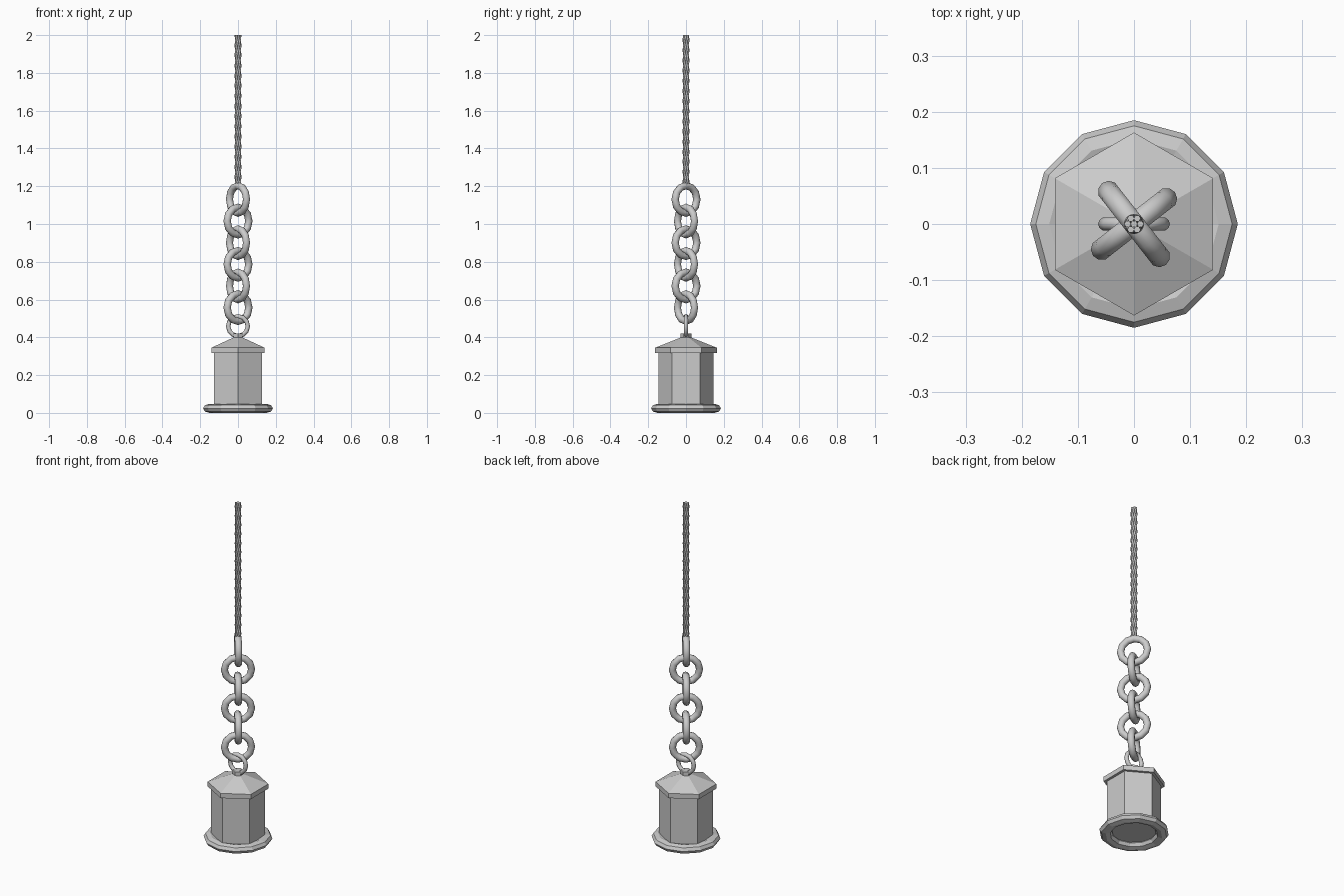
import bpy
import bmesh
from math import sin, cos, pi, radians

if "Cube" in bpy.data.objects:
    bpy.data.objects.remove(bpy.data.objects["Cube"])


def new_object(name, bm):
    bmesh.ops.recalc_face_normals(bm, faces=bm.faces)
    mesh = bpy.data.meshes.new(name)
    bm.to_mesh(mesh)
    bm.free()
    obj = bpy.data.objects.new(name, mesh)
    bpy.context.collection.objects.link(obj)
    return obj


def lathe(name, profile, sides):
    """Flat-faced revolved profile of (radius, z), one corner on +y, capped."""
    bm = bmesh.new()
    rings = [[bm.verts.new((r * sin(2 * pi * i / sides), r * cos(2 * pi * i / sides), z))
              for i in range(sides)] for r, z in profile]
    for a, b in zip(rings, rings[1:]):
        for i in range(sides):
            j = (i + 1) % sides
            bm.faces.new((a[i], a[j], b[j], b[i]))
    bm.faces.new(rings[0])
    bm.faces.new(rings[-1])
    return new_object(name, bm)


def link(name, z, major, minor, azimuth):
    """Upright chain link whose plane runs along the given azimuth."""
    bpy.ops.mesh.primitive_torus_add(
        major_segments=12, minor_segments=10, major_radius=major, minor_radius=minor,
        location=(0, 0, z), rotation=(pi / 2, 0, radians(azimuth)))
    obj = bpy.context.object
    obj.name = name
    bpy.ops.object.shade_smooth_by_angle(angle=radians(50))


# Hexagonal weight body
lathe("weight_body", [(0.146, 0.03), (0.146, 0.33)], 6)

# Hexagonal cap with pointed roof
lathe("weight_cap", [(0.163, 0.317), (0.163, 0.345), (0.03, 0.398)], 6)

# Small mount on top of the cap
lathe("cap_mount", [(0.029, 0.39), (0.029, 0.42)], 6)

# Twelve-sided flattened rim around the foot
bpy.ops.mesh.primitive_torus_add(major_segments=12, minor_segments=8, major_radius=0.151,
                                 minor_radius=0.034, location=(0, 0, 0.024))
rim = bpy.context.object
rim.name = "base_rim"
for v in rim.data.vertices:
    v.co.z *= 0.024 / 0.034

# Connecting link and six crossed chain links
link("small_link", 0.459, 0.052, 0.012, 0)
for k in range(6):
    link(f"chain_link_{k + 1}", 1.13 - 0.1145 * k, 0.073, 0.0195, 128 if k % 2 == 0 else 38)

# Twisted rope: six strands around a core
bottom, top, strands, turns, steps, sides = 1.195, 2.0, 6, 2.5, 50, 6
bm = bmesh.new()
for s in range(strands + 1):
    orbit = 0.0115 if s < strands else 0.0
    rings = []
    for k in range(steps + 1):
        a = 2 * pi * (s / strands + turns * k / steps)
        z = bottom + (top - bottom) * k / steps
        rings.append([bm.verts.new((orbit * cos(a) + 0.0062 * cos(a + 2 * pi * i / sides),
                                    orbit * sin(a) + 0.0062 * sin(a + 2 * pi * i / sides), z))
                      for i in range(sides)])
    for a, b in zip(rings, rings[1:]):
        for i in range(sides):
            j = (i + 1) % sides
            bm.faces.new((a[i], a[j], b[j], b[i])).smooth = True
    bm.faces.new(rings[0])
    bm.faces.new(rings[-1])
new_object("rope", bm)
